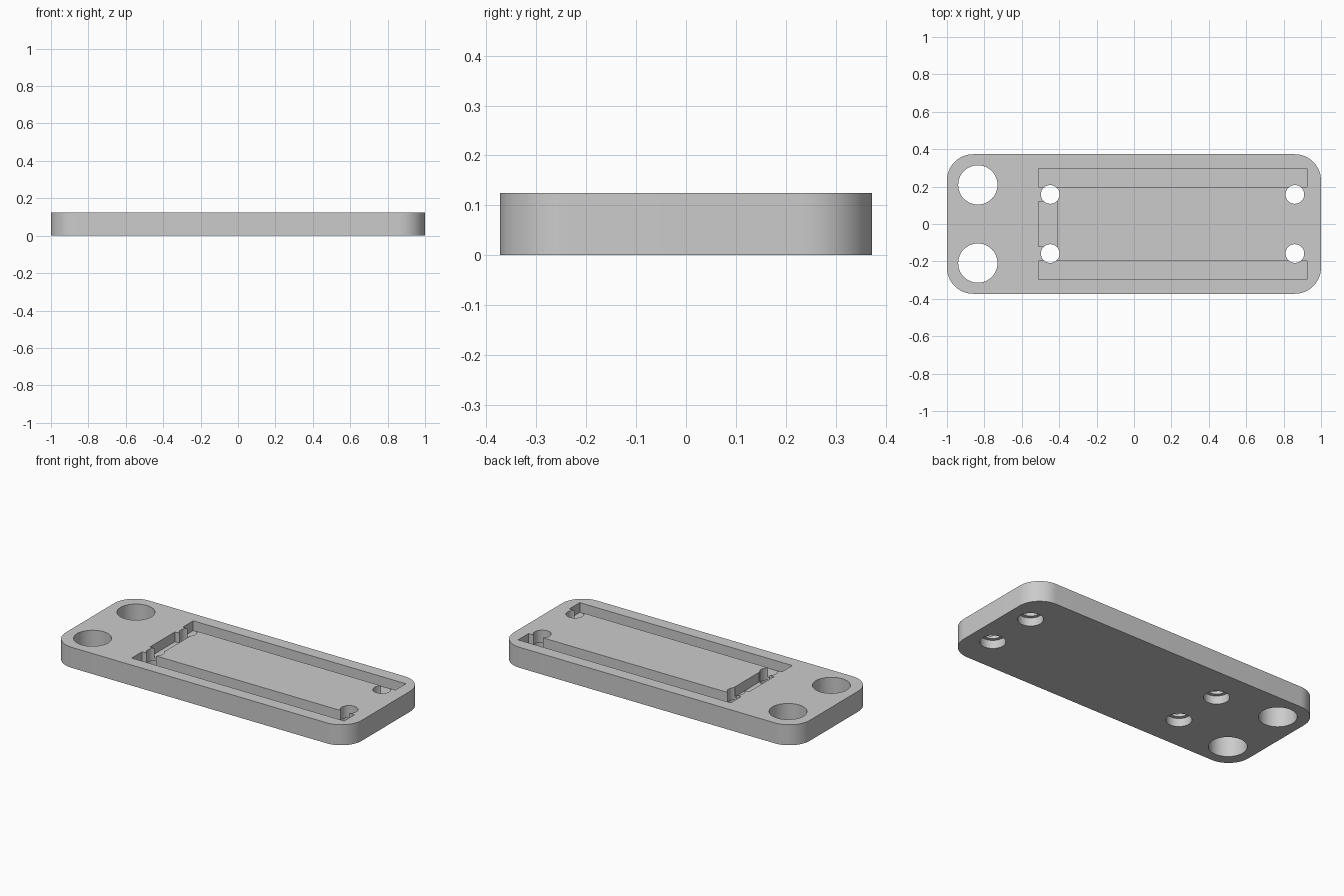
import bpy, bmesh, math
from mathutils import Matrix

cube = bpy.data.objects.get("Cube")
if cube:
    bpy.data.objects.remove(cube, do_unlink=True)

LENGTH, WIDTH, THICK = 2.0, 0.746, 0.125
CORNER = 0.14
GROOVE_FLOOR = 0.065
BORE_DEPTH = 0.05
ABOVE = 0.2

grey = bpy.data.materials.new("plain grey")
grey.use_nodes = True
colour = (0.6, 0.6, 0.6, 1)
grey.diffuse_color = colour
grey.node_tree.nodes["Principled BSDF"].inputs["Base Color"].default_value = colour


def make_object(name, bm):
    mesh = bpy.data.meshes.new(name)
    bmesh.ops.recalc_face_normals(bm, faces=bm.faces)
    bm.to_mesh(mesh)
    bm.free()
    mesh.materials.append(grey)
    obj = bpy.data.objects.new(name, mesh)
    bpy.context.collection.objects.link(obj)
    return obj


def rounded_plate(name):
    bm = bmesh.new()
    cx, cy = LENGTH / 2 - CORNER, WIDTH / 2 - CORNER
    steps = 16
    verts = []
    for quarter, (sx, sy) in enumerate([(1, 1), (-1, 1), (-1, -1), (1, -1)]):
        for i in range(steps + 1):
            a = (quarter + i / steps) * math.pi / 2
            verts.append(bm.verts.new((sx * cx + CORNER * math.cos(a),
                                       sy * cy + CORNER * math.sin(a), 0)))
    face = bm.faces.new(verts)
    top = bmesh.ops.extrude_face_region(bm, geom=[face])["geom"]
    bmesh.ops.translate(bm, vec=(0, 0, THICK),
                        verts=[v for v in top if isinstance(v, bmesh.types.BMVert)])
    return make_object(name, bm)


def cylinder_cutter(name, x, y, radius, z0, z1):
    bm = bmesh.new()
    bmesh.ops.create_cone(bm, cap_ends=True, segments=48, radius1=radius, radius2=radius,
                          depth=z1 - z0, matrix=Matrix.Translation((x, y, (z0 + z1) / 2)))
    return make_object(name, bm)


def box_cutter(name, x0, x1, y0, y1, z0, z1):
    bm = bmesh.new()
    place = Matrix.Translation(((x0 + x1) / 2, (y0 + y1) / 2, (z0 + z1) / 2))
    size = Matrix.Diagonal((x1 - x0, y1 - y0, z1 - z0, 1))
    bmesh.ops.create_cube(bm, size=1, matrix=place @ size)
    return make_object(name, bm)


plate = rounded_plate("base_plate")

# End slot, then mirrored long grooves, mounting holes and counterbored screw holes
cutters = [box_cutter("end_slot_cutter", -0.51, -0.41, -0.12, 0.12, GROOVE_FLOOR, ABOVE)]
for side in (-1, 1):
    y0, y1 = sorted((side * 0.197, side * 0.297))
    cutters.append(box_cutter("groove_cutter", -0.51, 0.925, y0, y1, GROOVE_FLOOR, ABOVE))
    cutters.append(cylinder_cutter("mounting_hole_cutter", -0.835, side * 0.209, 0.105, -0.1, ABOVE))
    for x in (-0.448, 0.86):
        cutters.append(cylinder_cutter("screw_hole_cutter", x, side * 0.158, 0.05, -0.1, ABOVE))
        cutters.append(cylinder_cutter("counterbore_cutter", x, side * 0.158, 0.07, -0.1, BORE_DEPTH))

bpy.ops.object.select_all(action="DESELECT")
bpy.context.view_layer.objects.active = plate
plate.select_set(True)
for cutter in cutters:
    cutter.hide_render = True
    cut = plate.modifiers.new("cut", "BOOLEAN")
    cut.operation = "DIFFERENCE"
    cut.solver = "EXACT"
    cut.object = cutter
    bpy.ops.object.modifier_apply(modifier=cut.name)
    bpy.data.objects.remove(cutter, do_unlink=True)

bpy.ops.object.shade_smooth_by_angle(angle=math.radians(30))
